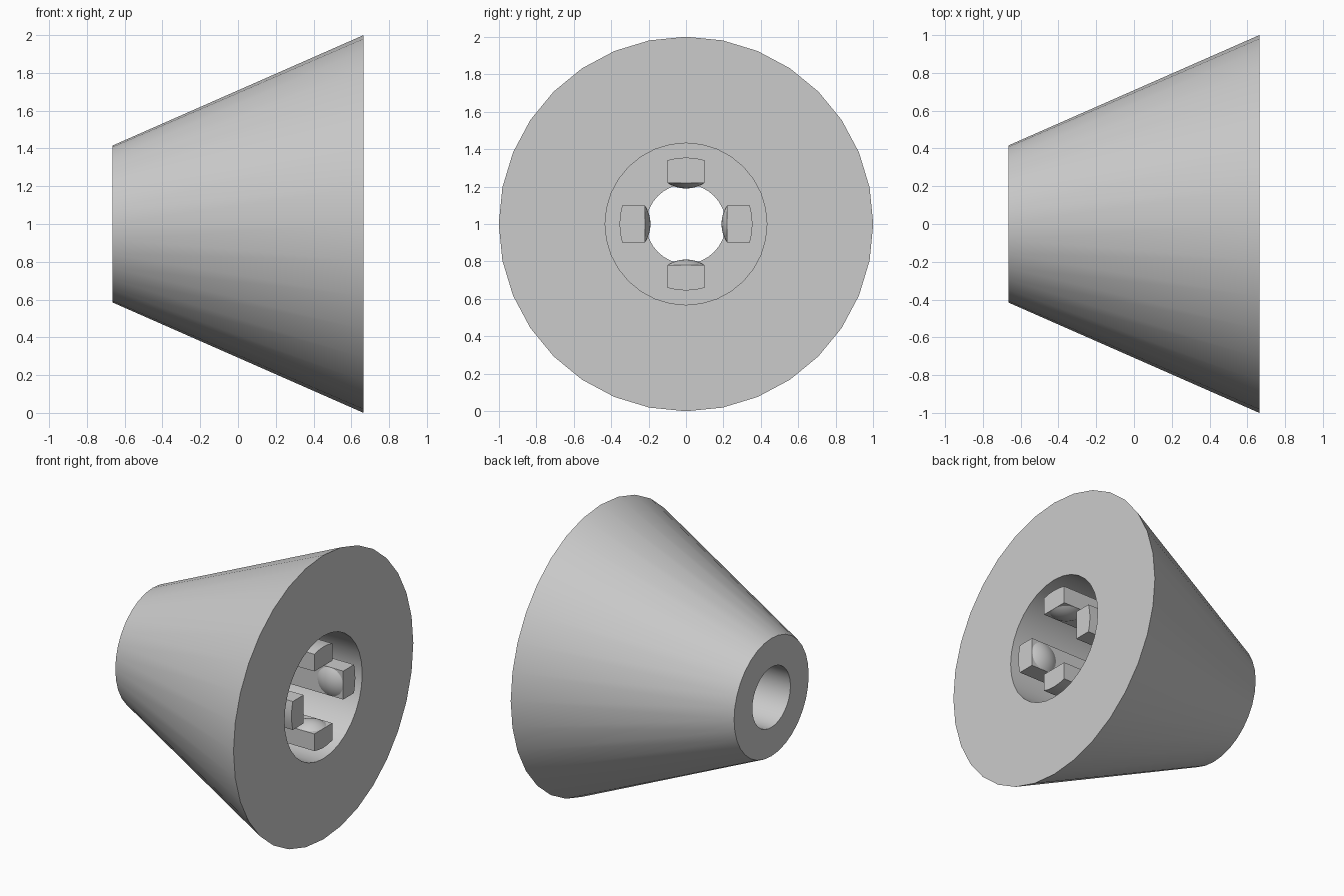
import bpy, bmesh, math
from mathutils import Matrix, Vector

if "Cube" in bpy.data.objects:
    bpy.data.objects.remove(bpy.data.objects["Cube"])

SEG = 32
HALF = 0.665      # half length of the cone along x
FLOOR = 0.0       # bottom of the wide recess
grey = bpy.data.materials.new("light_grey")
grey.diffuse_color = (0.6, 0.6, 0.6, 1)
grey.use_nodes = True
grey.node_tree.nodes["Principled BSDF"].inputs["Base Color"].default_value = grey.diffuse_color


def finish(bm, name):
    bmesh.ops.recalc_face_normals(bm, faces=bm.faces)
    me = bpy.data.meshes.new(name)
    bm.to_mesh(me)
    bm.free()
    ob = bpy.data.objects.new(name, me)
    bpy.context.collection.objects.link(ob)
    me.materials.append(grey)
    bpy.ops.object.select_all(action='DESELECT')
    ob.select_set(True)
    bpy.context.view_layer.objects.active = ob
    bpy.ops.object.shade_smooth_by_angle(angle=math.radians(30))
    return ob


# Cone body: closed (x, radius) profile turned about the x axis
profile = [(-HALF, 0.212), (-HALF, 0.415), (HALF, 1.0),
           (HALF, 0.432), (FLOOR, 0.432), (FLOOR, 0.212)]
bm = bmesh.new()
rings = []
for x, r in profile:
    rings.append([bm.verts.new((x, r * math.sin(2 * math.pi * i / SEG),
                                1 + r * math.cos(2 * math.pi * i / SEG)))
                  for i in range(SEG)])
for k, ring in enumerate(rings):
    nxt = rings[(k + 1) % len(rings)]
    for i in range(SEG):
        j = (i + 1) % SEG
        bm.faces.new((ring[i], ring[j], nxt[j], nxt[i]))
finish(bm, "cone_body")

# Four prongs in the recess, each with a shallow rounded bump facing the axis
R_IN, R_OUT, HALF_W = 0.22, 0.355, 0.1
CAP_H = 0.03
CAP_R = (HALF_W ** 2 + CAP_H ** 2) / (2 * CAP_H)
for n, side in enumerate(("top", "left", "bottom", "right")):
    turn = Matrix.Translation((0, 0, 1)) @ Matrix.Rotation(n * math.pi / 2, 4, 'X')

    # prong: flat inside, curved outside
    bm = bmesh.new()
    outline = [(-HALF_W, R_IN), (HALF_W, R_IN)]
    for i in range(5):
        y = HALF_W * (1 - i / 2)
        outline.append((y, math.sqrt(R_OUT ** 2 - y ** 2)))
    face = bm.faces.new([bm.verts.new((FLOOR, y, z)) for y, z in outline])
    ext = bmesh.ops.extrude_face_region(bm, geom=[face], use_keep_orig=True)
    bmesh.ops.translate(bm, vec=(HALF - FLOOR, 0, 0),
                        verts=[v for v in ext["geom"] if isinstance(v, bmesh.types.BMVert)])
    bm.transform(turn)
    finish(bm, side + "_prong")

    # bump: cap cut from a sphere
    bm = bmesh.new()
    centre = Vector((HALF - HALF_W, 0, R_IN - CAP_H + CAP_R))
    bmesh.ops.create_uvsphere(bm, u_segments=24, v_segments=48, radius=CAP_R,
                              matrix=Matrix.Translation(centre))
    bmesh.ops.bisect_plane(bm, geom=bm.verts[:] + bm.edges[:] + bm.faces[:],
                           plane_co=(0, 0, R_IN), plane_no=(0, 0, 1), clear_outer=True)
    bmesh.ops.holes_fill(bm, edges=[e for e in bm.edges if e.is_boundary], sides=0)
    bm.transform(turn)
    finish(bm, side + "_bump")
